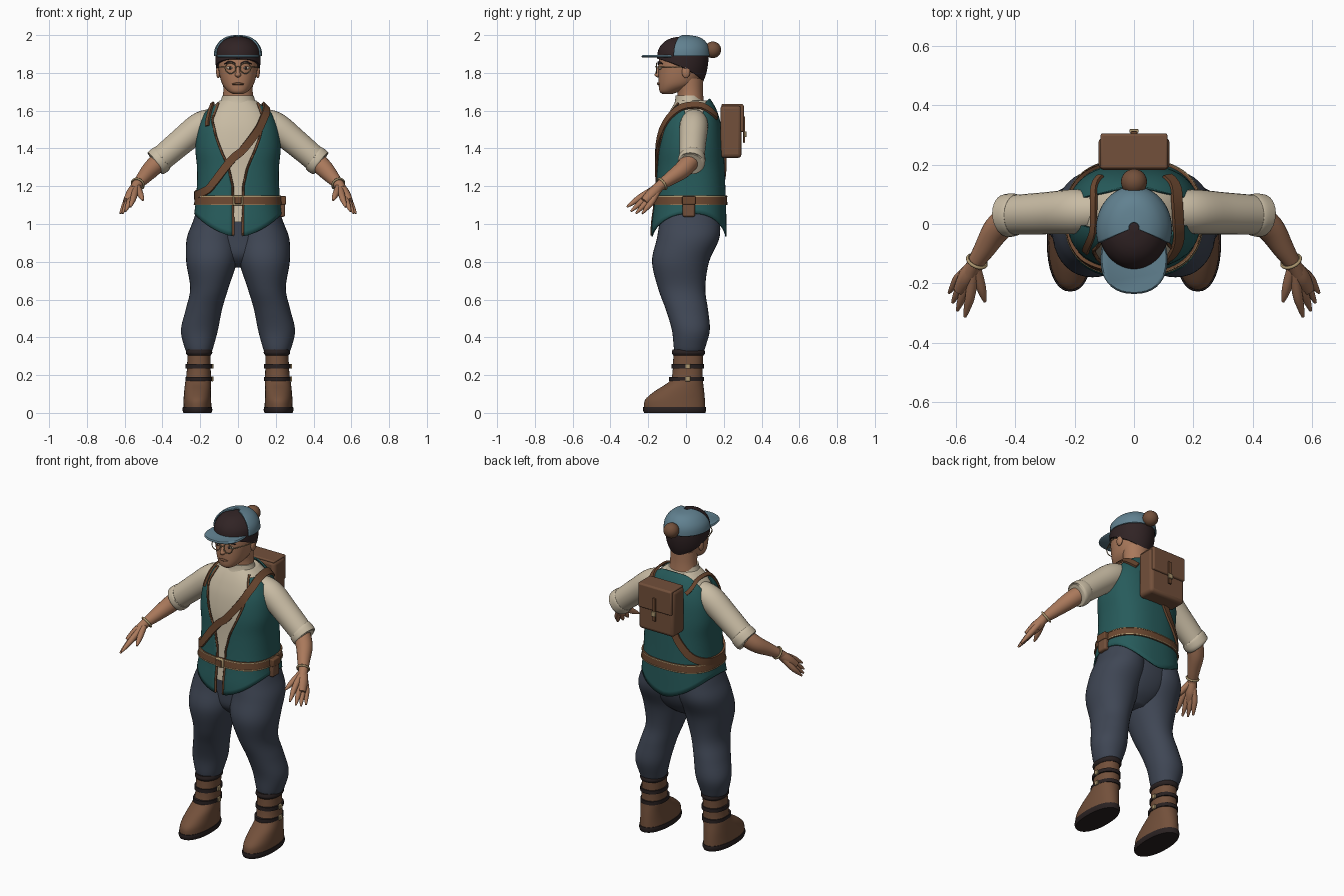
import bpy, bmesh
from math import sin, cos, pi, asin, exp, radians
from mathutils import Vector, Matrix

if "Cube" in bpy.data.objects:
    bpy.data.objects.remove(bpy.data.objects["Cube"])


def material(name, *rgb):
    m = bpy.data.materials.new(name)
    m.use_nodes = True
    m.diffuse_color = (*rgb, 1)
    shader = m.node_tree.nodes["Principled BSDF"]
    shader.inputs["Base Color"].default_value = (*rgb, 1)
    shader.inputs["Roughness"].default_value = .8
    return m


SKIN = material("skin", .4, .19, .105)
HAIR = material("dark_hair", .03, .017, .018)
BLUE = material("cap_blue", .12, .22, .28)
TEAL = material("vest_teal", .02, .105, .105)
CREAM = material("shirt_cream", .58, .5, .37)
NAVY = material("trouser_navy", .05, .062, .09)
LEATHER = material("leather", .17, .08, .043)
STRAP = material("strap_brown", .15, .065, .03)
DARK = material("dark_leather", .022, .015, .015)
BRASS = material("brass", .42, .31, .16)


# ---- helpers -------------------------------------------------------------
def finish(ob, name, mat, angle=45):
    ob.name = ob.data.name = name
    ob.data.materials.clear()
    ob.data.materials.append(mat)
    bpy.ops.object.select_all(action='DESELECT')
    ob.select_set(True)
    bpy.context.view_layer.objects.active = ob
    bpy.ops.object.shade_smooth_by_angle(angle=radians(angle))
    return ob


def grid(name, rows, mat, closed=True, caps=True):
    """Skin a list of equally long point rows."""
    bm = bmesh.new()
    vs = [[bm.verts.new(p) for p in row] for row in rows]
    n = len(vs[0])
    for lo, hi in zip(vs, vs[1:]):
        for i in range(n if closed else n - 1):
            k = (i + 1) % n
            bm.faces.new((lo[i], lo[k], hi[k], hi[i]))
    if closed and caps:
        bm.faces.new(vs[0][::-1])
        bm.faces.new(vs[-1])
    bmesh.ops.recalc_face_normals(bm, faces=bm.faces)
    me = bpy.data.meshes.new(name)
    bm.to_mesh(me)
    bm.free()
    ob = bpy.data.objects.new(name, me)
    bpy.context.collection.objects.link(ob)
    return finish(ob, name, mat)


def smooth(pts, steps=5):
    """Catmull-Rom resampling of a list of tuples."""
    p = [pts[0], *pts, pts[-1]]
    out = []
    for a, b, c, d in zip(p, p[1:], p[2:], p[3:]):
        for s in range(steps):
            t = s / steps
            out.append(tuple(.5 * (2 * j + (k - i) * t + (2 * i - 5 * j + 4 * k - l) * t * t
                                   + (3 * j - i - 3 * k + l) * t ** 3)
                             for i, j, k, l in zip(a, b, c, d)))
    return out + [tuple(pts[-1])]


def at(table, z):
    """Linear lookup in rows that start with a height."""
    for lo, hi in zip(table, table[1:]):
        if z <= hi[0]:
            t = max(0, (z - lo[0]) / (hi[0] - lo[0]))
            return [i + (k - i) * t for i, k in zip(lo, hi)]
    return table[-1]


def around(ring, a, off=0, n=2):
    """Point on a rounded section (z, centre x, half width, front y, back y); angle 0 is the front."""
    z, cx, rx, yf, yb = ring
    power = lambda v: abs(v) ** (2 / n) * (1 if v > 0 else -1)
    return Vector((cx + (rx + off) * power(sin(a)),
                   (yf + yb) / 2 - ((yb - yf) / 2 + off) * power(cos(a)), z))


def loft(name, rings, mat, n=2, side=1, off=0, steps=5, seg=36):
    rows = [[around((z, cx * side, *r), 2 * pi * i / seg, off, n) for i in range(seg)]
            for z, cx, *r in smooth(rings, steps)]
    return grid(name, rows, mat)


def shell(name, rings, mat, hem, top, opening=None, off=0, n=2, seg=72, rows=36):
    """Garment surface between a hem and a top line, optionally open at the front."""
    out = []
    for j in range(rows + 1):
        row = []
        for i in range(seg + (opening is not None)):
            u = i / seg
            z = hem(u) + (top(u) - hem(u)) * (1 - (1 - j / rows) ** 1.5)
            ring = at(rings, z)
            a0 = opening(z) if opening else 0
            row.append(around(ring, a0 + (2 * pi - 2 * a0) * u, off, n))
        out.append(row)
    ob = grid(name, out, mat, opening is None)
    if opening:
        mod = ob.modifiers.new("thickness", 'SOLIDIFY')
        mod.thickness, mod.offset = .008, 0
    return ob


def tube(name, pts, mat, side=1, seg=14):
    """Round tube along (x, y, z, radius) points."""
    path = [(Vector((x * side, y, z)), r) for x, y, z, r in smooth(pts)]
    rows = []
    for i, (p, r) in enumerate(path):
        t = path[min(i + 1, len(path) - 1)][0] - path[max(i - 1, 0)][0]
        e = t.cross(Vector((.3, 1, .1))).normalized()
        f = t.cross(e).normalized()
        rows.append([p + r * (e * cos(2 * pi * k / seg) + f * sin(2 * pi * k / seg)) for k in range(seg)])
    return grid(name, rows, mat)


def ball(name, loc, size, mat):
    bpy.ops.mesh.primitive_uv_sphere_add(segments=24, ring_count=14, location=loc)
    ob = bpy.context.object
    ob.data.transform(Matrix.Diagonal((*size, 1)))
    return finish(ob, name, mat)


def box(name, loc, size, mat, bevel=.006):
    bpy.ops.mesh.primitive_cube_add(size=1, location=loc)
    ob = bpy.context.object
    ob.data.transform(Matrix.Diagonal((*size, 1)))
    mod = ob.modifiers.new("bevel", 'BEVEL')
    mod.width, mod.segments = bevel, 3
    return finish(ob, name, mat, 30)


def hoop(name, loc, axis, radius, wire, mat):
    bpy.ops.mesh.primitive_torus_add(location=loc, major_radius=radius, minor_radius=wire,
                                     major_segments=28, minor_segments=8,
                                     rotation=Vector(axis).to_track_quat('Z', 'Y').to_euler())
    return finish(bpy.context.object, name, mat)


# ---- torso: shirt, vest, trim, belt --------------------------------------
N = 2.5
TORSO = smooth([(.9, 0, .24, -.18, .212), (1, 0, .235, -.178, .21), (1.1, 0, .222, -.165, .208),
                (1.2, 0, .214, -.156, .204), (1.3, 0, .213, -.15, .2), (1.4, 0, .222, -.146, .195),
                (1.5, 0, .212, -.13, .185), (1.57, 0, .185, -.108, .17), (1.62, 0, .148, -.085, .15),
                (1.66, 0, .1, -.06, .125)])
OPEN = [(.9, .024), (1.2, .028), (1.3, .05), (1.38, .085), (1.45, .112), (1.55, .135), (1.65, .1)]


def front_edge(z):
    return asin(min(.95, at(OPEN, z)[1] / at(TORSO, z)[2]) ** (N / 2))


def vest_top(u):
    armhole = exp(-((min(u, 1 - u) - .2) / .06) ** 2)
    return 1.645 - .02 * cos(2 * pi * u) - .13 * armhole


shell("shirt", TORSO, CREAM, lambda u: 1.01, lambda u: 1.655, off=-.012, n=N)
loft("shirt_collar", [(1.61, 0, .125, -.075, .11), (1.645, 0, .095, -.06, .095), (1.68, 0, .083, -.055, .085)],
     CREAM)
shell("vest", TORSO, TEAL, lambda u: .935 + .12 * abs(sin(2 * pi * u)) ** 1.3, vest_top, front_edge, n=N)
for side, label in ((1, "left"), (-1, "right")):
    heights = [.94 + .7 * i / 16 for i in range(17)]
    tube(label + "_vest_trim", [(*around(at(TORSO, z), front_edge(z), .002, N)[:2], z, .0065) for z in heights],
         STRAP, side, 8)


def band(name, low, high, off, mat):
    rows = [[around(at(TORSO, z), 2 * pi * i / 64, o, N) for i in range(64)]
            for z, o in ((low, 0), (low, off), (high, off), (high, 0))]
    return grid(name, rows, mat, caps=False)


band("belt", 1.1, 1.15, .011, STRAP)
for z in (1.102, 1.144):
    band("belt_edging", z, z + .005, .013, BRASS)
box("belt_buckle", (0, -.178, 1.125), (.055, .014, .055), BRASS)
box("belt_buckle_plate", (0, -.184, 1.125), (.036, .008, .036), STRAP, .002)
box("belt_pouch", (.234, .015, 1.092), (.032, .066, .108), LEATHER, .01)
box("belt_pouch_flap", (.238, .015, 1.125), (.034, .07, .045), STRAP, .006)


def ribbon(name, path, width, mat):
    """Flat strap over the torso along (angle in degrees, height) points."""
    pts = smooth(path)
    line = [around(at(TORSO, z), radians(a), .009, N) for a, z in pts]
    rows = []
    for i, (a, z) in enumerate(pts):
        out = Vector((sin(radians(a)), -cos(radians(a)), max(0, z - 1.5) * 8)).normalized()
        t = line[min(i + 1, len(line) - 1)] - line[max(i - 1, 0)]
        e = t.cross(out).normalized() * width / 2
        o = out * .006
        rows.append([line[i] + e + o, line[i] - e + o, line[i] - e - o, line[i] + e - o])
    return grid(name, rows, mat)


ribbon("chest_strap", [(150, 1.57), (110, 1.625), (72, 1.62), (42, 1.57), (24, 1.5), (10, 1.43), (0, 1.37),
                       (-13, 1.3), (-30, 1.22), (-46, 1.175), (-90, 1.15), (-135, 1.19), (-160, 1.28),
                       (-172, 1.37)], .042, STRAP)
ribbon("shoulder_strap", [(-150, 1.57), (-115, 1.63), (-75, 1.635), (-55, 1.6), (-45, 1.52)], .022, STRAP)

# ---- backpack ------------------------------------------------------------
box("pack_body", (0, .238, 1.49), (.24, .112, .28), LEATHER, .02)
box("pack_flap", (0, .295, 1.56), (.226, .022, .145), LEATHER, .008)
box("pack_flap_top", (0, .245, 1.628), (.226, .115, .014), LEATHER, .006)
box("pack_strap", (0, .308, 1.5), (.022, .01, .14), STRAP, .003)
box("pack_buckle", (0, .314, 1.475), (.03, .012, .03), BRASS, .003)

# ---- trousers and boots --------------------------------------------------
loft("trouser_seat", [(.77, 0, .06, -.06, .05), (.83, 0, .14, -.12, .12), (.93, 0, .2, -.13, .165),
                      (1.1, 0, .205, -.14, .18)], NAVY, 2.4)
LEG = [(.315, .205, .062, -.058, .09), (.35, .207, .077, -.065, .103), (.44, .204, .098, -.075, .126),
       (.55, .18, .096, -.108, .116), (.66, .152, .101, -.148, .102), (.8, .14, .134, -.18, .122),
       (.92, .133, .139, -.155, .175), (1.01, .118, .122, -.14, .18), (1.1, .1, .11, -.13, .17)]
BOOT = [(.025, .215, .074, -.222, .102), (.07, .215, .073, -.216, .1), (.115, .214, .071, -.165, .096),
        (.165, .211, .068, -.09, .09), (.21, .208, .064, -.072, .088), (.33, .206, .06, -.066, .092)]
SOLE = [(0, .215, .074, -.222, .102), (.015, .215, .079, -.228, .107), (.032, .215, .077, -.226, .105)]
for side, label in ((1, "left"), (-1, "right")):
    loft(label + "_trouser_leg", LEG, NAVY, 2.1, side)
    loft(label + "_boot", BOOT, LEATHER, 2.2, side)
    loft(label + "_boot_sole", SOLE, DARK, 2.2, side, steps=2)
    loft(label + "_boot_cuff", [(.305, .206, .062, -.068, .094), (.318, .206, .07, -.075, .101),
                                (.336, .206, .066, -.071, .097)], DARK, 2.2, side)
    for z in (.18, .247):
        strap = [around(at(BOOT, z), 0)[1] - .006, .096]
        loft(label + "_boot_strap", [(z - .011, .208, .07, *strap), (z + .011, .208, .07, *strap)],
             DARK, 2.2, side, steps=1)
        box(label + "_boot_buckle", (.208 * side + .072, .01, z), (.012, .026, .026), BRASS, .003)

# ---- arms and hands ------------------------------------------------------
WRIST = Vector((.537, -.135, 1.205))
TIPS = {"index": (.57, -.313, 1.09), "middle": (.596, -.292, 1.067),
        "ring": (.612, -.265, 1.056), "little": (.624, -.232, 1.055), "thumb": (.503, -.262, 1.125)}
for side, label in ((1, "left"), (-1, "right")):
    tube(label + "_sleeve", [(.1, .045, 1.55, .06), (.19, .042, 1.522, .075), (.3, .036, 1.436, .071),
                             (.425, .03, 1.33, .066)], CREAM, side, 28)
    tube(label + "_sleeve_cuff", [(.398, .031, 1.353, .068), (.408, .031, 1.345, .072),
                                  (.43, .028, 1.324, .072), (.438, .027, 1.318, .062)], CREAM, side, 28)
    tube(label + "_forearm", [(.4, .035, 1.35, .05), (.46, -.015, 1.29, .047), (.505, -.085, 1.24, .036),
                              (*WRIST, .027), (.552, -.165, 1.18, .026)], SKIN, side, 20)
    tube(label + "_palm", [(*WRIST, .024), (.562, -.178, 1.16, .031), (.588, -.222, 1.118, .022)], SKIN, side)
    for finger, tip in TIPS.items():
        tip = Vector(tip)
        spread = Vector((0, 0, 0)) if finger == "thumb" else (tip - Vector(TIPS["middle"])) * .15
        joint = WRIST.lerp(tip, .55) + spread
        tube(f"{label}_{finger}_finger", [(*WRIST, .018), (*joint, .017), (*joint.lerp(tip, .6), .012),
                                          (*tip, .005)], SKIN, side)
    hoop(label + "_bracelet", (.53 * side, -.126, 1.212), (.35 * side, -.75, -.55), .033, .006, BRASS)

# ---- head ----------------------------------------------------------------
loft("neck", [(1.63, 0, .085, -.045, .095), (1.7, 0, .078, -.045, .09), (1.77, 0, .08, -.06, .09)], SKIN)
loft("head", [(1.688, 0, .025, -.125, -.075), (1.703, 0, .052, -.14, -.03), (1.74, 0, .083, -.145, .055),
              (1.8, 0, .1, -.146, .09), (1.86, 0, .106, -.144, .102), (1.92, 0, .1, -.13, .1),
              (1.965, 0, .06, -.08, .06)], SKIN, 2.15)
ball("nose", (0, -.147, 1.79), (.016, .019, .014), SKIN)
tube("nose_bridge", [(0, -.137, 1.84, .009), (0, -.148, 1.81, .01), (0, -.153, 1.793, .012)], SKIN)
tube("mouth", [(-.03, -.138, 1.74, .003), (0, -.148, 1.743, .007), (.03, -.138, 1.74, .003)], LEATHER)
for side, label in ((1, "left"), (-1, "right")):
    ball(label + "_ear", (.104 * side, 0, 1.805), (.012, .022, .033), SKIN)
    ball(label + "_eye", (.041 * side, -.134, 1.826), (.02, .01, .008), CREAM)
    ball(label + "_pupil", (.041 * side, -.141, 1.826), (.008, .005, .008), DARK)
    tube(label + "_eyebrow", [(.014, -.146, 1.847, .005), (.042, -.143, 1.857, .006), (.072, -.125, 1.848, .003)],
         HAIR, side)
    hoop(label + "_lens_frame", (.04 * side, -.155, 1.825), (0, 1, 0), .028, .0025, BRASS)
    tube(label + "_glasses_arm", [(.068, -.155, 1.83, .0025), (.106, -.07, 1.832, .0025), (.114, 0, 1.83, .0025)],
         BRASS, side, 8)
tube("glasses_bridge", [(-.013, -.157, 1.83, .0025), (0, -.163, 1.833, .0025), (.013, -.157, 1.83, .0025)], BRASS)

# Hair, cap, brim and bobble
SCALP = smooth([(1.75, 0, .088, -.13, .09), (1.8, 0, .111, -.15, .108), (1.86, 0, .119, -.153, .118),
                (1.92, 0, .115, -.147, .116), (1.96, 0, .09, -.12, .095), (1.983, 0, .055, -.08, .06),
                (1.993, 0, .012, -.025, .0)])
shell("hair", SCALP, HAIR, lambda u: 1.83 + .06 * cos(2 * pi * u) - .015 * cos(2 * pi * u) ** 2,
      lambda u: 1.993)
cap = shell("cap", SCALP, BLUE, lambda u: 1.885, lambda u: 1.993, lambda z: radians(70), off=.005)
cap.location.z = .004
loft("cap_brim", [(1.882, 0, .108, -.231, .0), (1.887, 0, .113, -.236, .0), (1.894, 0, .108, -.231, .0)],
     BLUE, 2.3, steps=2)
ball("cap_bobble", (0, .142, 1.922), (.044, .044, .044), LEATHER)
